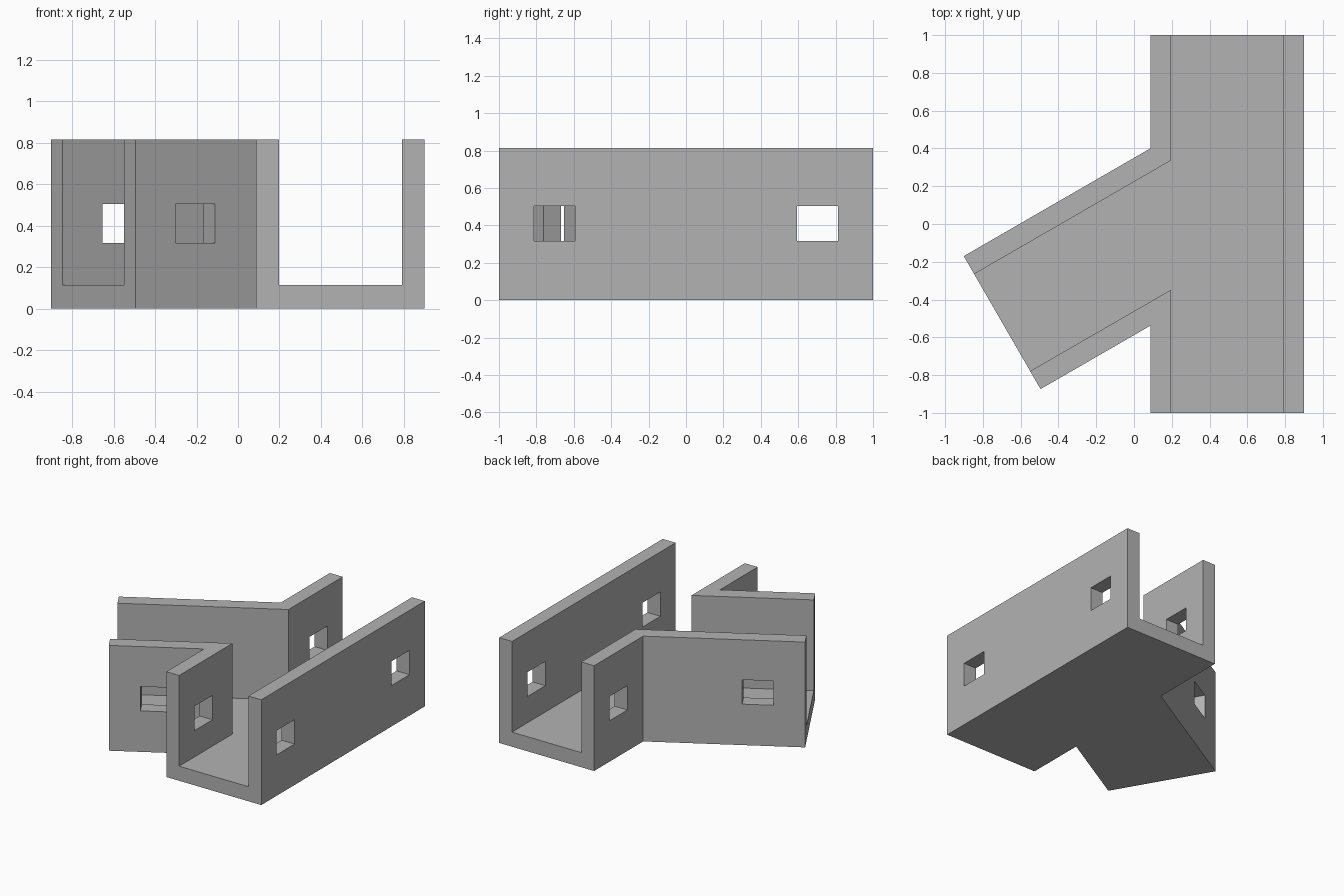
import bpy
from math import radians
from mathutils import Matrix, Vector

cube = bpy.data.objects.get("Cube")
if cube:
    bpy.data.objects.remove(cube, do_unlink=True)

HEIGHT, FLOOR, WALL, WIDTH = 0.815, 0.113, 0.11, 0.813
HOLE_W, HOLE_LOW, HOLE_HIGH = 0.22, 0.317, 0.505
HALF = WIDTH / 2

grey = bpy.data.materials.new("plain grey")
grey.use_nodes = True
colour = (0.45, 0.45, 0.45, 1)
grey.diffuse_color = colour
grey.node_tree.nodes["Principled BSDF"].inputs["Base Color"].default_value = colour

# Each channel runs along its own local x axis
MAIN = Matrix.Translation((0.493, 0, 0)) @ Matrix.Rotation(radians(90), 4, "Z")
BRANCH = Matrix.Translation((-0.698, -0.522, 0)) @ Matrix.Rotation(radians(30), 4, "Z")


def box(name, low, high, frame):
    """Box between two corners, given in a channel's frame."""
    low, high = Vector(low), Vector(high)
    bpy.ops.mesh.primitive_cube_add(size=1)
    ob = bpy.context.object
    ob.name = name
    place = Matrix.Translation((low + high) / 2) @ Matrix.Diagonal((*(high - low), 1))
    ob.data.transform(frame @ place)
    return ob


def combine(target, tool, operation):
    """Apply a boolean and discard the tool."""
    mod = target.modifiers.new(operation.lower(), "BOOLEAN")
    mod.operation, mod.solver, mod.object = operation, "EXACT", tool
    bpy.context.view_layer.objects.active = target
    bpy.ops.object.modifier_apply(modifier=mod.name)
    bpy.data.objects.remove(tool, do_unlink=True)


# Solid straight channel joined with the angled branch
bracket = box("branched_channel", (-1, -HALF, 0), (1, HALF, HEIGHT), MAIN)
combine(bracket, box("branch", (0, -HALF, 0), (1.2, HALF, HEIGHT), BRANCH), "UNION")

# Open troughs
inner = HALF - WALL
for frame, start, end in ((MAIN, -1.1, 1.1), (BRANCH, -0.1, 1.3)):
    combine(bracket, box("trough", (start, -inner, FLOOR), (end, inner, 1), frame), "DIFFERENCE")

# Rectangular holes through both walls near each open end
for frame, centre in ((MAIN, -0.703), (MAIN, 0.703), (BRANCH, 0.333)):
    low = (centre - HOLE_W / 2, -HALF - 0.05, HOLE_LOW)
    high = (centre + HOLE_W / 2, HALF + 0.05, HOLE_HIGH)
    combine(bracket, box("hole", low, high, frame), "DIFFERENCE")

bracket.data.materials.clear()
bracket.data.materials.append(grey)
